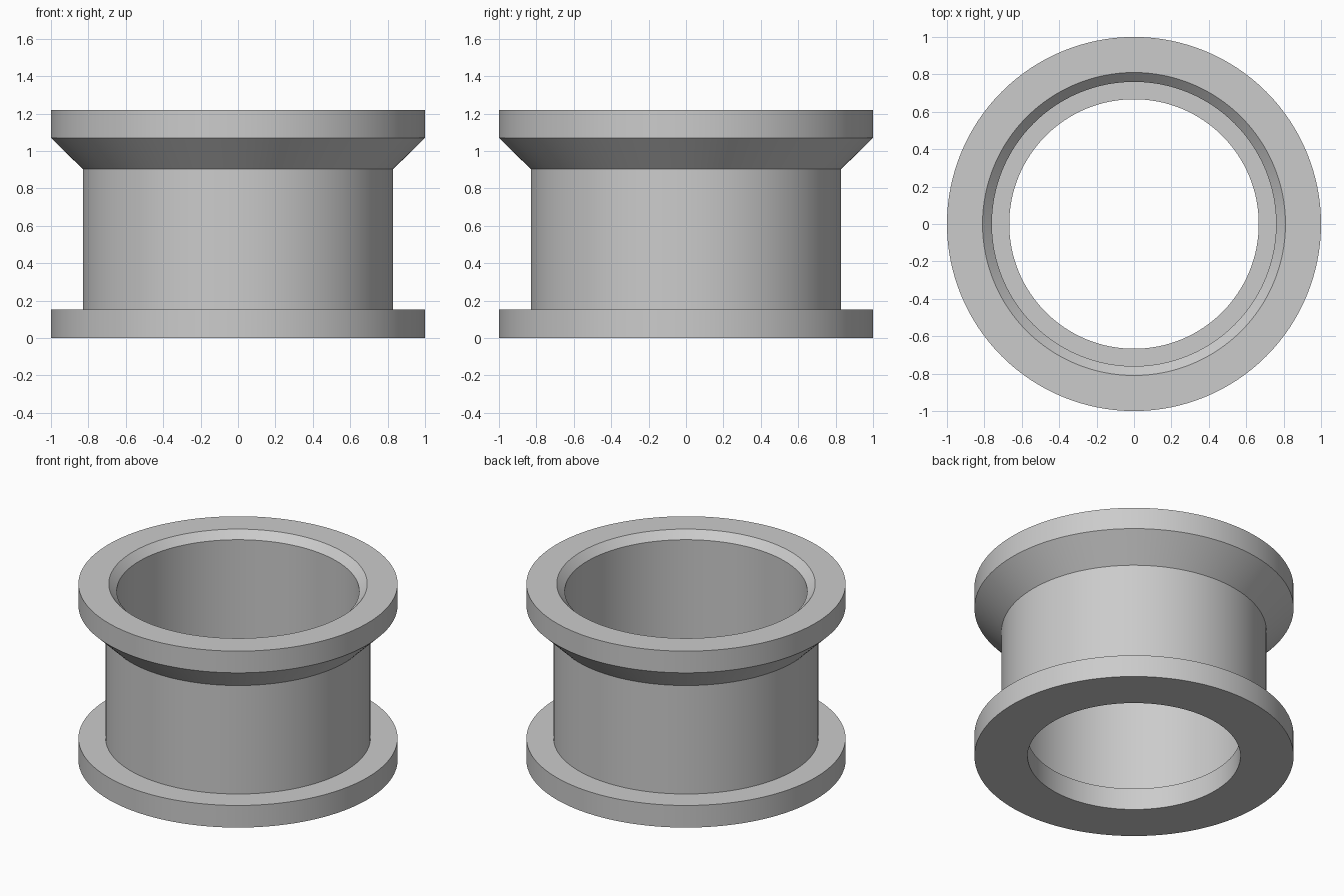
import bpy, bmesh, math

SEGMENTS = 128

cube = bpy.data.objects.get("Cube")
if cube:
    bpy.data.objects.remove(cube, do_unlink=True)

# Plain grey material
grey = bpy.data.materials.new("grey")
grey.use_nodes = True
colour = (0.6, 0.6, 0.6, 1.0)
grey.diffuse_color = colour
grey.node_tree.nodes["Principled BSDF"].inputs["Base Color"].default_value = colour


def lathe(name, profile, material):
    """Revolve a closed (radius, height) profile around z."""
    bm = bmesh.new()
    verts = [bm.verts.new((r, 0, z)) for r, z in profile]
    edges = [bm.edges.new((v, verts[(i + 1) % len(verts)])) for i, v in enumerate(verts)]
    bmesh.ops.spin(bm, geom=verts + edges, cent=(0, 0, 0), axis=(0, 0, 1),
                   angle=math.tau, steps=SEGMENTS, use_merge=True)
    bmesh.ops.remove_doubles(bm, verts=bm.verts[:], dist=1e-4)
    bmesh.ops.recalc_face_normals(bm, faces=bm.faces[:])
    mesh = bpy.data.meshes.new(name)
    bm.to_mesh(mesh)
    bm.free()
    mesh.materials.append(material)
    obj = bpy.data.objects.new(name, mesh)
    bpy.context.collection.objects.link(obj)
    bpy.ops.object.select_all(action="DESELECT")
    obj.select_set(True)
    bpy.context.view_layer.objects.active = obj
    bpy.ops.object.shade_smooth_by_angle(angle=math.radians(30))
    return obj


# Flanged sleeve: outer wall going up, then the bore going down
lathe("flanged_sleeve", [
    (1.0, 0.0), (1.0, 0.153),        # base flange
    (0.83, 0.153), (0.83, 0.903),    # barrel
    (1.0, 1.07), (1.0, 1.22),        # flared top flange
    (0.81, 1.22), (0.76, 1.17),      # bore chamfer
    (0.76, 0.15), (0.667, 0.15),     # inner ledge
    (0.667, 0.0),
], grey)
